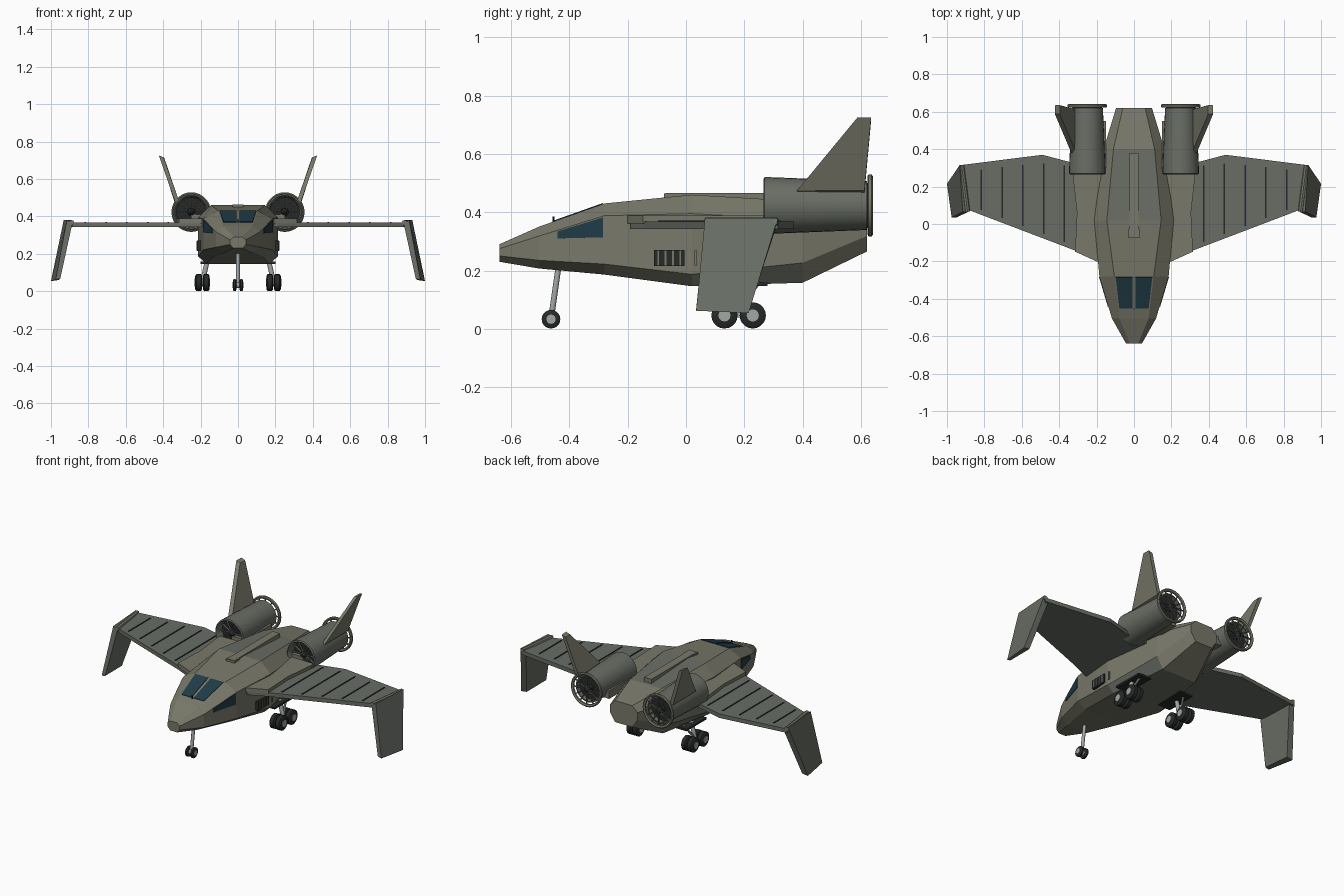
import bpy, bmesh, math
from mathutils import Vector, Matrix

if "Cube" in bpy.data.objects:
    bpy.data.objects.remove(bpy.data.objects["Cube"])


def material(name, r, g, b):
    m = bpy.data.materials.new(name)
    m.diffuse_color = (r, g, b, 1)
    m.use_nodes = True
    m.node_tree.nodes["Principled BSDF"].inputs["Base Color"].default_value = m.diffuse_color
    return m


HULL = material("hull_paint", .19, .19, .145)
PANEL = material("panel_paint", .14, .155, .13)
DARK = material("dark_parts", .02, .022, .022)
GLASS = material("glass", .014, .045, .065)
METAL = material("bare_metal", .36, .39, .38)


def mesh(name, verts, faces, mats, smooth=False):
    me = bpy.data.meshes.new(name)
    me.from_pydata([tuple(v) for v in verts], [], faces)
    bm = bmesh.new()
    bm.from_mesh(me)
    bmesh.ops.recalc_face_normals(bm, faces=bm.faces)
    bm.to_mesh(me)
    bm.free()
    ob = bpy.data.objects.new(name, me)
    bpy.context.collection.objects.link(ob)
    for m in mats if isinstance(mats, list) else [mats]:
        me.materials.append(m)
    if smooth:
        bpy.ops.object.select_all(action='DESELECT')
        ob.select_set(True)
        bpy.context.view_layer.objects.active = ob
        bpy.ops.object.shade_smooth_by_angle(angle=math.radians(35))
    return ob


def loft(name, rings, mat, smooth=False, caps=True):
    n = len(rings[0])
    verts = [p for r in rings for p in r]
    faces = [(i * n + j, i * n + (j + 1) % n, (i + 1) * n + (j + 1) % n, (i + 1) * n + j)
             for i in range(len(rings) - 1) for j in range(n)]
    if caps:
        faces += [tuple(range(n)), tuple(range(len(verts) - n, len(verts)))]
    return mesh(name, verts, faces, mat, smooth)


def box(name, c, s, mat, rot=Matrix()):
    x, y, z = (v / 2 for v in s)
    ring = [(-x, -z), (x, -z), (x, z), (-x, z)]
    return loft(name, [[Vector(c) + rot @ Vector((a, d, b)) for a, b in ring] for d in (-y, y)], mat)


def plate(name, outline, z0, z1, mat):
    return loft(name, [[(x, y, z) for x, y in outline] for z in (z0, z1)], mat)


def lathe(name, profile, p, d, mat, n=24, caps=True):
    # profile: (radius, distance along direction d from p)
    q = Vector(d).to_track_quat('Z', 'Y')
    rings = [[Vector(p) + q @ Vector((r * math.cos(a), r * math.sin(a), h))
              for a in (2 * math.pi * k / n for k in range(n))] for r, h in profile]
    return loft(name, rings, mat, True, caps)


def rod(name, p, q, r, mat, n=12):
    d = Vector(q) - Vector(p)
    return lathe(name, [(r, 0), (r, d.length)], p, d, mat, n)


# Fuselage: faceted eight-sided sections
# y, top half width, side half width, bottom half width, z top, upper chine, lower chine, bottom
SECTIONS = [(-.64, .022, .042, .025, .29, .275, .25, .23),
            (-.505, .078, .118, .07, .35, .318, .235, .207),
            (-.28, .105, .185, .13, .43, .388, .222, .186),
            (.02, .145, .213, .17, .46, .395, .187, .146),
            (.40, .11, .163, .12, .437, .375, .226, .158),
            (.62, .06, .096, .06, .40, .365, .318, .265)]
half = [[Vector((tw, y, zt)), Vector((w, y, zu)), Vector((w, y, zl)), Vector((bw, y, zb))]
        for y, tw, w, bw, zt, zu, zl, zb in SECTIONS]
flip = Matrix.Diagonal((-1, 1, 1))
body = loft("fuselage", [h + [flip @ v for v in reversed(h)] for h in half], [HULL, PANEL])
for f in body.data.polygons:
    c = f.center
    if .02 < c.y < .40 and (c.z > .42 or c.z < .2):
        f.material_index = 1

# Roof spine and small aerials
box("roof_spine", (0, .155, .452), (.05, .45, .026), HULL)
box("roof_spine_block", (0, -.05, .452), (.06, .05, .024), HULL)
rod("nose_probe", (0, -.455, .36), (0, -.455, .385), .004, DARK, 6)

SIDE = [Matrix.Identity(3), flip]
for m, side in zip(SIDE, ("right", "left")):
    s = m[0][0]

    def P(x, y, z):
        return (s * x, y, z)

    # Windows, laid just over the hull facets
    def window(name, pts, n, t=.003):
        n = Vector(n).normalized() * t
        loft(name + side, [[m @ (Vector(p) + n * k) for p in pts] for k in (-1, 1)], GLASS)

    def roof(x, y):
        return (x, y, .35 + (y + .505) * .3556)

    window("windscreen_", [roof(.008, -.452), roof(.078, -.452), roof(.098, -.284), roof(.008, -.284)],
           (0, -.33, 1))

    def wall(y, z):
        return (.118 + (y + .505) * .2978, y, z)

    window("side_window_", [wall(-.44, .31), wall(-.284, .314), wall(-.284, .382), wall(-.44, .334)],
           (1, -.3, 0))

    # Side air vent with slats
    box("side_vent_" + side, P(.21, -.058, .243), (.018, .105, .056), DARK)
    for k in range(4):
        box("vent_slat_" + side, P(.219, -.095 + k * .025, .243), (.006, .006, .05), HULL)
    box("hull_rib_" + side, P(.212, .033, .243), (.012, .008, .05), HULL)

    # Wing with root panel and dark panel strips
    wing = [(.12, -.19), (.21, -.19), (.315, -.142), (.885, .075), (.925, .315), (.49, .37), (.30, .32), (.12, .32)]
    plate("wing_" + side, [(s * x, y) for x, y in wing], .343, .368, PANEL)
    root = [(.14, -.20), (.2, -.20), (.315, -.148), (.305, .06), (.33, .29), (.14, .29)]
    plate("wing_root_" + side, [(s * x, y) for x, y in root], .362, .389, HULL)
    for k in range(5):
        x = .372 + k * .111
        y0 = -.142 + (x - .315) * .381 + .025
        y1 = .325 - abs(x - .49) * .1
        box("wing_strip_" + side, P(x, (y0 + y1) / 2, .368), (.008, y1 - y0, .007), DARK)

    # Drooping winglet
    loft("winglet_" + side, [[P(.885, .065, .366), P(.915, .065, .38), P(.932, .315, .38), P(.895, .315, .366)],
                             [P(.95, .035, .068), P(.975, .035, .062), P(1.0, .215, .054), P(.96, .215, .06)]], PANEL)
    rod("winglet_hinge_" + side, P(.89, .065, .367), P(.922, .315, .367), .014, HULL, 8)

    # Engine pod
    o, fwd = P(.25, 0, .423), (0, 1, 0)
    lathe("engine_shell_" + side, [(.078, .325), (.084, .272), (.09, .265), (.097, .27), (.097, .29), (.084, .62),
                                   (.076, .622), (.074, .58)], o, fwd, PANEL, 28, False)
    lathe("engine_intake_disc_" + side, [(.084, .315), (.084, .325)], o, fwd, DARK)
    lathe("engine_exhaust_disc_" + side, [(.076, .585), (.076, .595)], o, fwd, DARK)
    lathe("engine_hub_front_" + side, [(.006, .275), (.02, .295), (.022, .32)], o, fwd, DARK, 12)
    lathe("engine_hub_rear_" + side, [(.022, .59), (.02, .628), (.008, .636)], o, fwd, DARK, 12)
    lathe("engine_rear_ring_" + side, [(.09, .626), (.1, .622), (.106, .626), (.106, .637), (.1, .641), (.09, .637),
                                       (.09, .626)], o, fwd, HULL, 28, False)
    for k in range(12):
        r = Matrix.Rotation(k * math.pi / 6, 3, 'Y')
        c = Vector(o)
        box("fan_blade_" + side, c + r @ Vector((.05, .3, 0)), (.068, .012, .005), PANEL, r)
        box("exhaust_spoke_" + side, c + r @ Vector((.056, .63, 0)), (.074, .008, .005), PANEL, r)
    box("engine_mount_" + side, P(.2, .42, .385), (.1, .26, .05), HULL)

    # Canted tail fin
    fin = [Vector(v) for v in [(.322, .38, .468), (.41, .588, .72), (.408, .635, .72), (.325, .612, .47)]]
    off = Vector((.013, 0, .005))
    loft("tail_fin_" + side, [[m @ (v + off * k) for v in fin] for k in (-1, 1)], HULL)

    # Main landing gear: door plate, leg, bogie and four wheels
    box("gear_bay_plate_" + side, P(.155, .18, .152), (.09, .2, .012), DARK)
    rod("main_leg_" + side, P(.165, .18, .16), P(.19, .18, .05), .013, METAL)
    rod("main_brace_" + side, P(.16, .25, .16), P(.188, .19, .075), .007, METAL, 8)
    box("bogie_beam_" + side, P(.19, .18, .046), (.016, .11, .016), METAL)
    for y in (.132, .229):
        for x in (.17, .211):
            lathe("main_wheel_" + side, [(.036, -.018), (.045, -.012), (.045, .012), (.036, .018)],
                  P(x, y, .046), (1, 0, 0), DARK, 20)
        rod("main_hubs_" + side, P(.149, y, .046), P(.232, y, .046), .021, METAL)

    # Nose wheel, one each side of the leg
    lathe("nose_wheel_" + side, [(.026, -.009), (.032, -.005), (.032, .005), (.026, .009)],
          P(.018, -.463, .033), (1, 0, 0), DARK, 20)

# Nose leg and axle
rod("nose_leg", (0, -.437, .215), (0, -.463, .033), .01, METAL)
rod("nose_axle", (-.029, -.463, .033), (.029, -.463, .033), .016, METAL)
